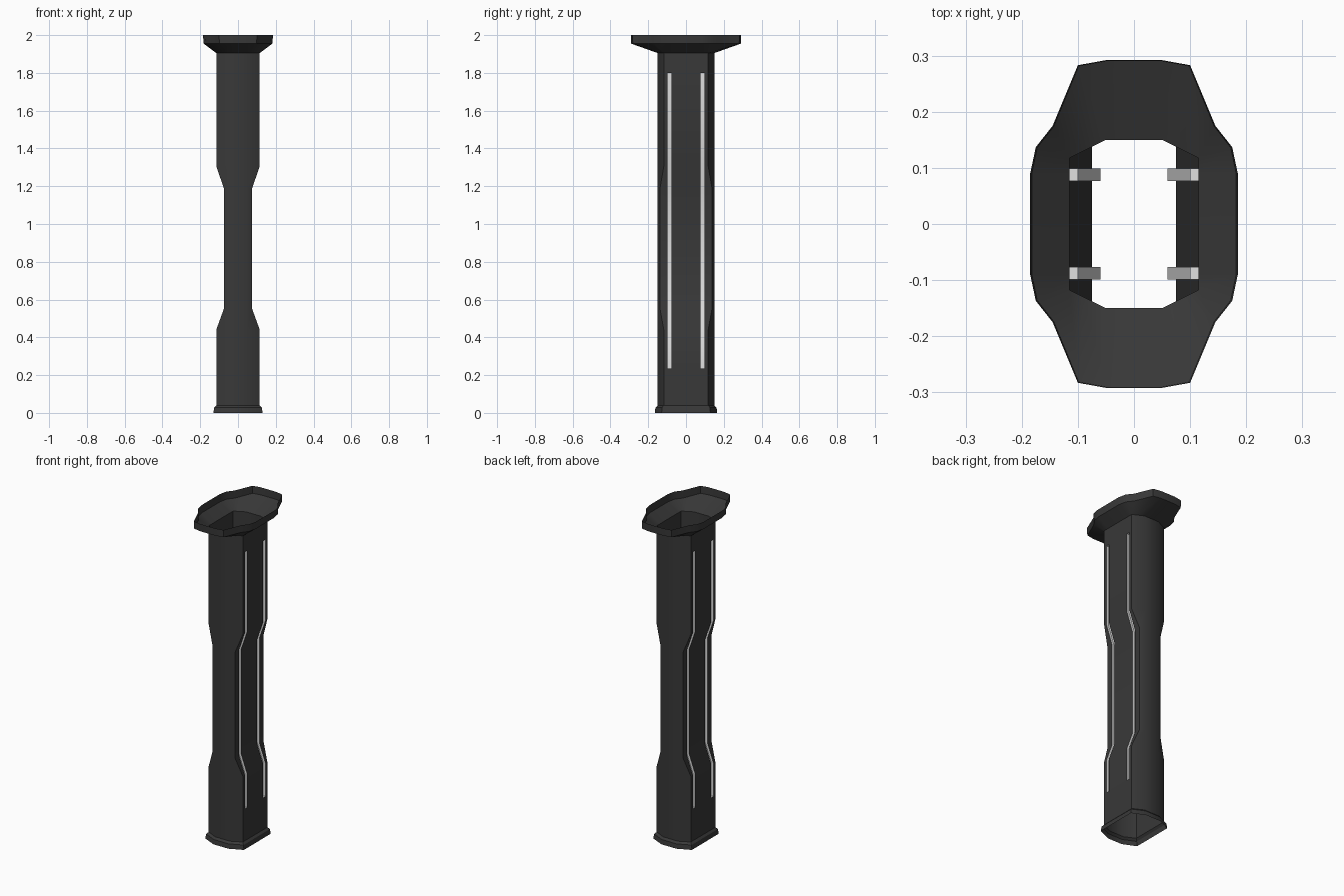
import bpy, bmesh
from mathutils import Vector

cube = bpy.data.objects.get("Cube")
if cube:
    bpy.data.objects.remove(cube)


def material(name, value):
    mat = bpy.data.materials.new(name)
    mat.use_nodes = True
    color = (value, value, value, 1)
    mat.diffuse_color = color
    mat.node_tree.nodes["Principled BSDF"].inputs["Base Color"].default_value = color
    return mat


DARK = material("dark grey metal", 0.04)
LIGHT = material("light grey strip", 0.75)


def full_ring(quarter):
    """Mirror a quarter outline (from the x side to the y side) into a closed ring."""
    half = quarter + [(-x, y) for x, y in reversed(quarter)]
    return half + [(-x, -y) for x, y in half]


def loft(bm, levels):
    """Skin a list of (z, quarter outline) levels into an open sheet."""
    rings = [[bm.verts.new((x, y, z)) for x, y in full_ring(q)] for z, q in levels]
    for low, high in zip(rings, rings[1:]):
        n = len(low)
        for i in range(n):
            j = (i + 1) % n
            bm.faces.new((low[i], low[j], high[j], high[i]))


def finish(bm, name):
    bmesh.ops.remove_doubles(bm, verts=bm.verts[:], dist=0.0005)
    mesh = bpy.data.meshes.new(name)
    bm.to_mesh(mesh)
    bm.free()
    obj = bpy.data.objects.new(name, mesh)
    bpy.context.collection.objects.link(obj)
    mesh.materials.append(DARK)
    mesh.materials.append(LIGHT)
    bpy.ops.object.select_all(action="DESELECT")
    obj.select_set(True)
    bpy.context.view_layer.objects.active = obj
    bpy.ops.object.shade_smooth_by_angle()


# Column: hollow eight-sided tube with a narrow waist
WIDE, WAIST = 0.115, 0.075
GROOVE_IN, GROOVE_OUT = 0.077, 0.099
GROOVE_LOW, GROOVE_HIGH = 0.235, 1.8
GROOVE_DEPTH = 0.015


def column_outline(w):
    corner = 0.15 - (w - 0.05) * 0.5
    return [(w, GROOVE_IN), (w, GROOVE_OUT), (w, corner), (0.05, 0.15)]


bm = bmesh.new()
loft(bm, [(z, column_outline(w)) for z, w in (
    (0.04, WIDE), (GROOVE_LOW, WIDE), (0.44, WIDE), (0.55, WAIST),
    (1.19, WAIST), (1.305, WIDE), (GROOVE_HIGH, WIDE), (1.905, WIDE))])

# Four light grooves sunk into the side walls
grooves = []
for face in bm.faces:
    c = face.calc_center_median()
    if GROOVE_IN < abs(c.y) < GROOVE_OUT and abs(c.x) > 0.06 \
            and GROOVE_LOW < c.z < GROOVE_HIGH:
        grooves.append(face)
result = bmesh.ops.extrude_face_region(bm, geom=grooves)
floor = [v for v in result["geom"] if isinstance(v, bmesh.types.BMVert)]
old = [f for f in grooves if f.is_valid]
if old:
    bmesh.ops.delete(bm, geom=old, context="FACES")
for v in floor:
    v.co -= Vector((GROOVE_DEPTH if v.co.x > 0 else -GROOVE_DEPTH, 0, 0))
    for face in v.link_faces:
        face.material_index = 1
finish(bm, "column")

# Foot: short flared collar at the base
bm = bmesh.new()
loft(bm, [(0, [(0.13, 0.129), (0.05, 0.165)]),
          (0.028, [(0.126, 0.127), (0.05, 0.162)]),
          (0.04, [(WIDE, 0.1175), (0.05, 0.15)])])
finish(bm, "foot_collar")

# Head: dished flange with an upright rim
throat = [(WIDE, 0.09), (WIDE, 0.1175), (WIDE, 0.1175), (0.09, 0.13), (0.05, 0.15)]
rim = [(0.185, 0.09), (0.175, 0.137), (0.145, 0.175), (0.1, 0.283), (0.05, 0.292)]
bm = bmesh.new()
loft(bm, [(1.905, throat), (1.955, [(x * 0.985, y * 0.995) for x, y in rim]), (2, rim)])
finish(bm, "head_flange")
